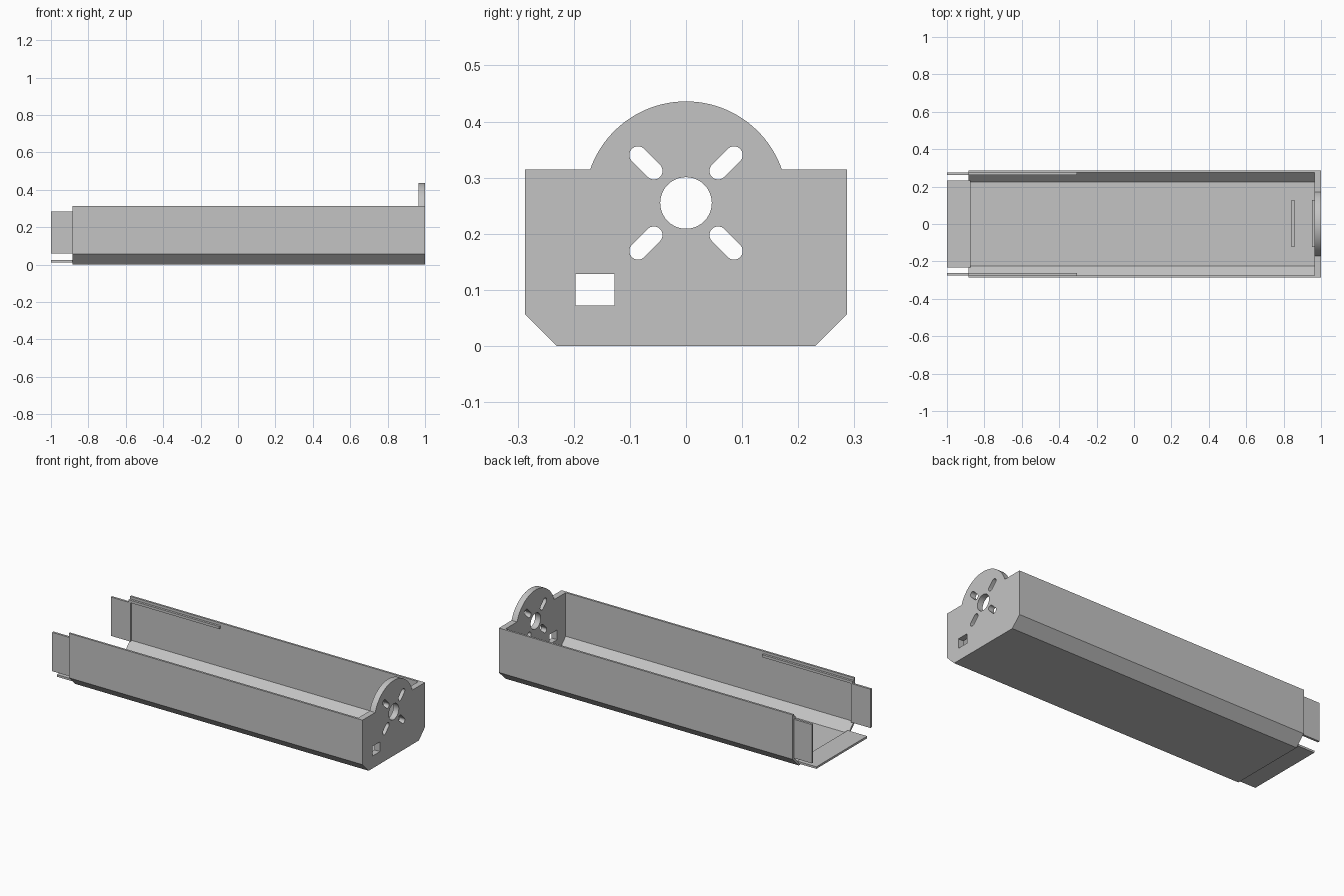
import bpy, bmesh, math
from mathutils import Vector

if "Cube" in bpy.data.objects:
    bpy.data.objects.remove(bpy.data.objects["Cube"], do_unlink=True)

# One plain grey material
GREY = (0.55, 0.55, 0.55, 1)
grey = bpy.data.materials.new("plain grey")
grey.use_nodes = True
grey.diffuse_color = GREY
grey.node_tree.nodes["Principled BSDF"].inputs["Base Color"].default_value = GREY

# Overall sizes
W, H, C, T = 0.287, 0.315, 0.057, 0.012   # half width, wall height, chamfer, sheet thickness
X_OPEN, X_PLATE, X_END = -0.885, 0.965, 1.0
AXIS_Z, DOME_R = 0.255, 0.181


def arc(cy, cz, r, a0, a1, n):
    return [(cy + r * math.cos(a0 + (a1 - a0) * i / n),
             cz + r * math.sin(a0 + (a1 - a0) * i / n)) for i in range(n + 1)]


def rect(y0, y1, z0, z1):
    return [(y0, z0), (y1, z0), (y1, z1), (y0, z1)]


def extrusion(name, loops, x0, x1):
    """Fill a y-z outline (later loops are holes) and extrude it along x."""
    bm = bmesh.new()
    for loop in loops:
        vs = [bm.verts.new((x0, y, z)) for y, z in loop]
        for a, b in zip(vs, vs[1:] + vs[:1]):
            bm.edges.new((a, b))
    bmesh.ops.triangle_fill(bm, use_beauty=True, edges=bm.edges[:])
    out = bmesh.ops.extrude_face_region(bm, geom=bm.faces[:], use_keep_orig=True)
    moved = [g for g in out["geom"] if isinstance(g, bmesh.types.BMVert)]
    bmesh.ops.translate(bm, verts=moved, vec=Vector((x1 - x0, 0, 0)))
    bmesh.ops.recalc_face_normals(bm, faces=bm.faces[:])
    mesh = bpy.data.meshes.new(name)
    bm.to_mesh(mesh)
    bm.free()
    mesh.materials.append(grey)
    obj = bpy.data.objects.new(name, mesh)
    bpy.context.collection.objects.link(obj)
    return obj


# Sheet trough: chamfered U section with constant thickness
k = T * math.tan(math.pi / 8)
outer = [(W, H), (W, C), (W - C, 0)]
inner = [(W - C - k, T), (W - T, C + k), (W - T, H)]
half = outer + [(-y, z) for y, z in reversed(outer)]
half_in = [(-y, z) for y, z in reversed(inner)] + inner
extrusion("trough", [half + half_in], X_OPEN, X_PLATE)

# End plate: trough outline with a dome, bearing hole, diagonal slots and cable opening
a = math.asin((H - AXIS_Z) / DOME_R)
outline = ([(-W, H), (-W, C), (C - W, 0), (W - C, 0), (W, C), (W, H)]
           + arc(0, AXIS_Z, DOME_R, a, math.pi - a, 48))
holes = [arc(0, AXIS_Z, 0.046, 0, math.tau, 40)[:-1], rect(-0.197, -0.127, 0.072, 0.128)]
for i in range(4):
    t = math.pi / 4 + i * math.pi / 2
    near, far = 0.081, 0.121
    q = math.pi / 2
    holes.append(arc(far * math.cos(t), AXIS_Z + far * math.sin(t), 0.0155, t - q, t + q, 10)
                 + arc(near * math.cos(t), AXIS_Z + near * math.sin(t), 0.0155, t + q, t + 3 * q, 10))
plate = extrusion("end_plate", [outline] + holes, X_PLATE, X_END)

# Joining tabs and inner rails at the open end
extrusion("floor_tab", [rect(-0.233, 0.233, T, 2 * T)], -1, X_OPEN + 0.01)
for side, s in (("front", -1), ("back", 1)):
    y0, y1 = sorted((s * (W - T), s * (W - 2 * T - 0.001)))
    extrusion(side + "_side_tab", [rect(y0, y1, 0.06, 0.285)], -1, X_OPEN + 0.01)
    extrusion(side + "_rail", [rect(y0, y1, 0.285, 0.3)], X_OPEN, -0.305)

# Low locating ridges on the floor beside the end plate
for name, x in (("inner_ridge", 0.843), ("outer_ridge", 0.952)):
    extrusion(name, [rect(-0.122, 0.128, T, 0.03)], x, x + 0.014)

# Smooth the dome and hole walls, keep the edges crisp
bpy.ops.object.select_all(action="DESELECT")
plate.select_set(True)
bpy.context.view_layer.objects.active = plate
bpy.ops.object.shade_smooth_by_angle(angle=math.radians(30))
